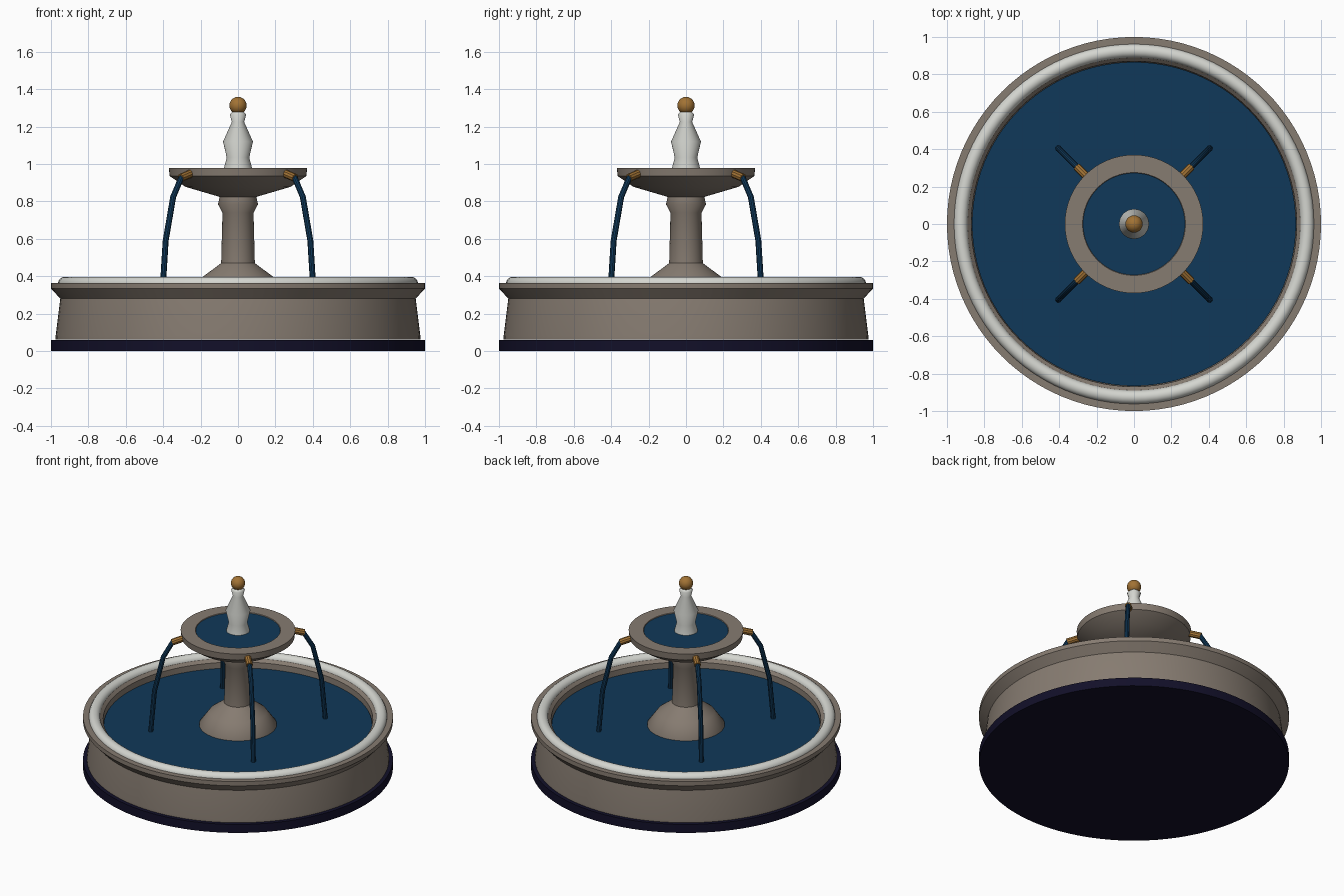
import bpy, math
from mathutils import Vector

if "Cube" in bpy.data.objects:
    bpy.data.objects.remove(bpy.data.objects["Cube"])


def material(name, rgb):
    m = bpy.data.materials.new(name)
    m.diffuse_color = (*rgb, 1)
    m.use_nodes = True
    m.node_tree.nodes["Principled BSDF"].inputs["Base Color"].default_value = m.diffuse_color
    return m


STONE = material("warm_stone", (0.24, 0.20, 0.165))
MARBLE = material("pale_marble", (0.66, 0.67, 0.63))
WATER = material("deep_water", (0.005, 0.04, 0.10))
BRASS = material("brass", (0.36, 0.17, 0.035))
DARK = material("dark_base", (0.006, 0.005, 0.022))


def finish(ob, mat, angle=35):
    ob.data.materials.append(mat)
    bpy.ops.object.select_all(action='DESELECT')
    ob.select_set(True)
    bpy.context.view_layer.objects.active = ob
    bpy.ops.object.shade_smooth_by_angle(angle=math.radians(angle))
    return ob


def lathe(name, profile, mat, n=96, angle=35):
    """Revolve (r, z) points about z; r = 0 makes a pole. Profiles run bottom outside to top."""
    verts, faces, rings = [], [], []
    for r, z in profile:
        start = len(verts)
        if r == 0:
            verts.append((0, 0, z))
            rings.append([start] * n)
        else:
            for i in range(n):
                a = 2 * math.pi * i / n
                verts.append((r * math.cos(a), r * math.sin(a), z))
            rings.append(list(range(start, start + n)))
    for lo, hi in zip(rings, rings[1:]):
        for i in range(n):
            j = (i + 1) % n
            quad = [lo[i], lo[j], hi[j], hi[i]]
            faces.append(list(dict.fromkeys(quad)))
    me = bpy.data.meshes.new(name)
    me.from_pydata(verts, [], faces)
    ob = bpy.data.objects.new(name, me)
    bpy.context.collection.objects.link(ob)
    return finish(ob, mat, angle)


def tube(name, points, radius, mat):
    """Round capped tube along a polyline, converted to a mesh."""
    cu = bpy.data.curves.new(name, 'CURVE')
    cu.dimensions = '3D'
    cu.bevel_depth = radius
    cu.bevel_resolution = 3
    cu.use_fill_caps = True
    sp = cu.splines.new('POLY')
    sp.points.add(len(points) - 1)
    for p, co in zip(sp.points, points):
        p.co = (*co, 1)
    tmp = bpy.data.objects.new(name + "_path", cu)
    bpy.context.collection.objects.link(tmp)
    dg = bpy.context.evaluated_depsgraph_get()
    me = bpy.data.meshes.new_from_object(tmp.evaluated_get(dg))
    bpy.data.objects.remove(tmp)
    me.materials.clear()
    ob = bpy.data.objects.new(name, me)
    bpy.context.collection.objects.link(ob)
    return finish(ob, mat)


# Ground slab
lathe("base_slab", [(0, 0), (1, 0), (1, 0.06), (0, 0.06)], DARK)

# Lower basin with flared lip and inner wall
lathe("basin", [(0.975, 0.061), (0.975, 0.08), (0.95, 0.28), (1, 0.335), (1, 0.365),
                (0.89, 0.365), (0.87, 0.345), (0.865, 0.15), (0, 0.15)], STONE)

# Rounded marble rim
bpy.ops.mesh.primitive_torus_add(major_radius=0.926, minor_radius=0.037, major_segments=96,
                                 minor_segments=16, location=(0, 0, 0.36))
rim = bpy.context.object
rim.name = "basin_rim"
finish(rim, MARBLE, 60)

# Water in the basin
lathe("basin_water", [(0.866, 0.305), (0, 0.305)], WATER)

# Pedestal
lathe("pedestal", [(0.25, 0.15), (0.25, 0.31), (0.185, 0.40), (0.09, 0.47), (0.083, 0.74),
                   (0.107, 0.785), (0.097, 0.83)], STONE, 48, 50)

# Upper bowl and its water
lathe("upper_bowl", [(0, 0.825), (0.10, 0.825), (0.28, 0.878), (0.365, 0.935), (0.37, 0.98),
                     (0.275, 0.98), (0.255, 0.94), (0, 0.94)], STONE, 64)
lathe("bowl_water", [(0.274, 0.975), (0, 0.975)], WATER, 64)

# Marble finial with brass ball
lathe("finial", [(0.075, 0.96), (0.075, 0.98), (0.06, 1.035), (0.08, 1.12), (0.033, 1.225),
                 (0.044, 1.265), (0.03, 1.28), (0, 1.28)], MARBLE, 32, 60)
bpy.ops.mesh.primitive_uv_sphere_add(segments=32, ring_count=16, radius=0.046,
                                     location=(0, 0, 1.313))
ball = bpy.context.object
ball.name = "finial_ball"
finish(ball, BRASS, 60)

# Four diagonal spouts, each with a falling water stream
for k in range(4):
    a = math.radians(45 + 90 * k)
    d = Vector((math.cos(a), math.sin(a), 0))

    def at(r, z):
        return d * r + Vector((0, 0, z))

    tube(f"spout_{k + 1}", [at(0.36, 0.948), at(0.433, 0.926)], 0.022, BRASS)
    tube(f"water_stream_{k + 1}", [at(0.41, 0.935), at(0.43, 0.925), at(0.49, 0.825),
                                   at(0.547, 0.59), at(0.572, 0.303)], 0.016, WATER)
